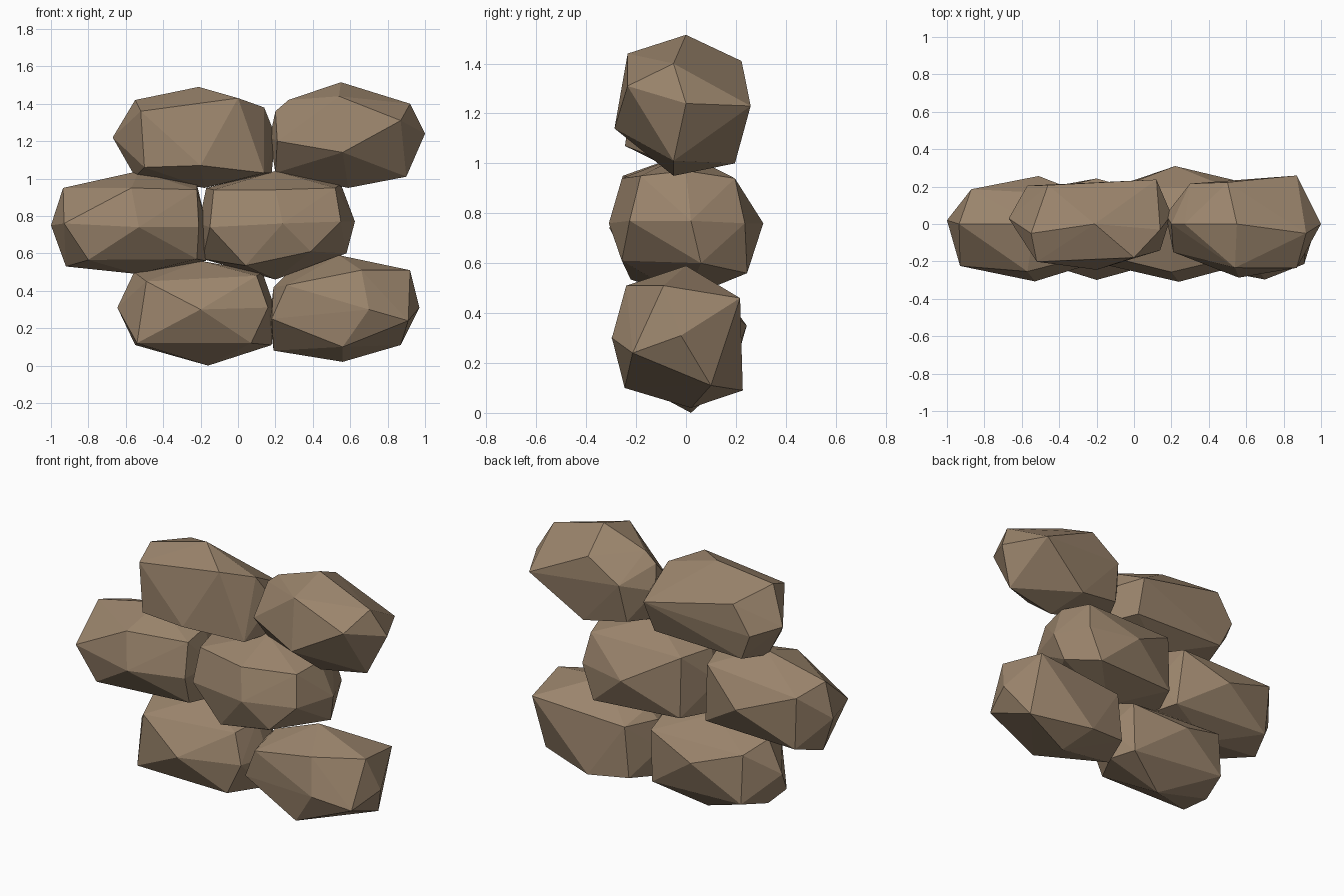
import bpy, bmesh

rock = bpy.data.materials.new("brown rock")
rock.diffuse_color = (0.33, 0.235, 0.152, 1)


def stone(name, rim, front, back, front_depth, back_depth):
    """Faceted stone: front outline (x, z) near y = 0, with corners bulging to the front and back.
    A third number on a point shifts it along y."""
    xs, zs = [p[0] for p in rim], [p[1] for p in rim]
    cx, cz = (min(xs) + max(xs)) / 2, (min(zs) + max(zs)) / 2
    rx, rz = (max(xs) - min(xs)) / 2, (max(zs) - min(zs)) / 2

    bm = bmesh.new()
    for points, depth in ((rim, 0), (front, -front_depth), (back, back_depth)):
        for x, z, *shift in points:
            bulge = 1 - 0.4 * (((x - cx) / rx) ** 2 + ((z - cz) / rz) ** 2)
            bm.verts.new((x, depth * bulge + sum(shift), z))
    hull = bmesh.ops.convex_hull(bm, input=bm.verts[:])
    loose = {v for v in hull["geom_interior"] + hull["geom_unused"]
             if isinstance(v, bmesh.types.BMVert) and not v.link_faces}
    bmesh.ops.delete(bm, geom=list(loose), context='VERTS')
    bmesh.ops.recalc_face_normals(bm, faces=bm.faces[:])

    mesh = bpy.data.meshes.new(name)
    bm.to_mesh(mesh)
    bm.free()
    mesh.materials.append(rock)
    bpy.context.collection.objects.link(bpy.data.objects.new(name, mesh))


# Bottom row
stone("bottom_left_stone",
      [(-.645, .31), (-.555, .5), (-.2, .56), (.13, .5), (.2, .3), (.18, .11), (-.16, 0, .02), (-.55, .11)],
      [(-.49, .45), (.1, .48), (-.2, .3), (.07, .12), (-.54, .12), (.16, .31)],
      [(-.5, .45), (.13, .43), (-.2, .35), (.12, .12), (-.5, .16)], .3, .25)
stone("bottom_right_stone",
      [(.17, .25), (.19, .42), (.25, .48), (.54, .59), (.92, .51, -.09), (.97, .31, -.02),
       (.87, .11, .1), (.56, .02, .02), (.19, .08)],
      [(.26, .43), (.66, .51), (.7, .3), (.91, .24), (.56, .1), (.18, .25)],
      [(.28, .42), (.88, .46, .05), (.5, .09, .03), (.25, .12, .04)], .31, .26)

# Middle row
stone("middle_left_stone",
      [(-1, .75, .02), (-.935, .95), (-.53, 1.04), (-.22, .97), (-.17, .76), (-.17, .56), (-.54, .49), (-.92, .53)],
      [(-.57, .95), (-.22, .94), (-.93, .76), (-.53, .74), (-.21, .74), (-.8, .565), (-.22, .57)],
      [(-.87, .9), (-.25, .93), (-.51, .76), (-.85, .58), (-.22, .57)], .31, .26)
stone("middle_right_stone",
      [(-.21, .76), (-.17, .95), (.2, 1.04), (.55, .97), (.625, .77, .02), (.58, .6, .06), (.2, .46), (-.19, .57)],
      [(-.13, .94), (.2, .94), (.52, .95), (.55, .77), (.24, .76), (-.15, .74), (.39, .61), (.04, .535)],
      [(-.1, .94), (.5, .94), (.22, .76), (.53, .76), (.45, .56, .03), (-.1, .58)], .31, .31)

# Top row
stone("top_left_stone",
      [(-.67, 1.22, .03), (-.55, 1.42, -.05), (-.21, 1.49), (.14, 1.38, -.03), (.2, 1.23, .05),
       (.18, 1.03), (-.18, .95), (-.55, 1.01)],
      [(-.52, 1.36), (0, 1.43), (-.2, 1.07), (.14, 1.03), (-.5, 1.06)],
      [(-.46, 1.37), (.12, 1.24, .04), (-.57, 1.2), (-.5, 1.04), (.1, 1.04)], .28, .27)
stone("top_right_stone",
      [(.17, 1.22, .05), (.2, 1.36), (.27, 1.42), (.55, 1.515), (.92, 1.4, -.05), (1, 1.24), (.9, 1.01, -.05),
       (.59, .95, -.05), (.2, 1.03)],
      [(.54, 1.44), (.87, 1.31), (.56, 1.14), (.21, 1.2, .05)],
      [(.5, 1.41), (.87, 1.23, .04), (.3, 1.28), (.55, 1), (.28, 1.05)], .3, .27)
